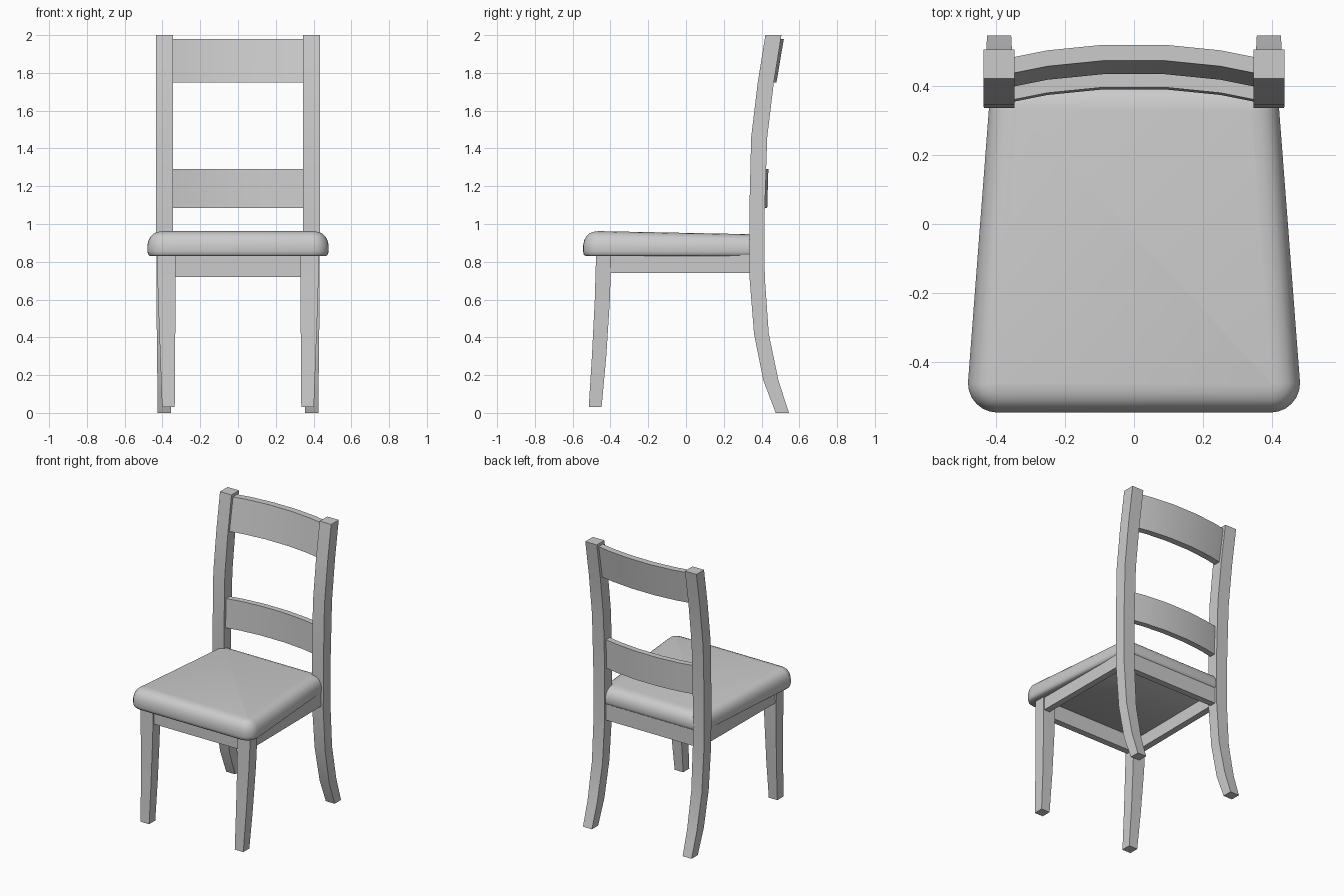
import bpy, bmesh, math

cube = bpy.data.objects.get("Cube")
if cube:
    bpy.data.objects.remove(cube, do_unlink=True)

# One pale grey for the whole chair
grey = bpy.data.materials.new("pale_grey")
grey.use_nodes = True
grey.diffuse_color = (0.6, 0.6, 0.6, 1)
grey.node_tree.nodes["Principled BSDF"].inputs["Base Color"].default_value = (0.6, 0.6, 0.6, 1)


def loft(name, rings, smooth_angle=None):
    """Skin a stack of matching closed rings and cap both ends."""
    bm = bmesh.new()
    loops = [[bm.verts.new(p) for p in ring] for ring in rings]
    n = len(loops[0])
    for a, b in zip(loops, loops[1:]):
        for i in range(n):
            j = (i + 1) % n
            bm.faces.new((a[i], a[j], b[j], b[i]))
    bm.faces.new(loops[0][::-1])
    bm.faces.new(loops[-1])
    bmesh.ops.recalc_face_normals(bm, faces=bm.faces)
    mesh = bpy.data.meshes.new(name)
    bm.to_mesh(mesh)
    bm.free()
    mesh.materials.append(grey)
    obj = bpy.data.objects.new(name, mesh)
    bpy.context.collection.objects.link(obj)
    if smooth_angle:
        bpy.ops.object.select_all(action='DESELECT')
        obj.select_set(True)
        bpy.context.view_layer.objects.active = obj
        bpy.ops.object.shade_smooth_by_angle(angle=math.radians(smooth_angle))
    return obj


def section(x0, x1, y0, y1, z):
    return [(x0, y0, z), (x1, y0, z), (x1, y1, z), (x0, y1, z)]


def mirrored(side, sections):
    return [[(side * x, y, z) for x, y, z in ring] for ring in sections]


# Back posts: inner x, outer x, front y, back y, height
back_post = [(.355, .425, .475, .545, 0), (.352, .427, .41, .49, .17),
             (.348, .43, .36, .438, .42), (.345, .432, .336, .417, .72),
             (.345, .434, .335, .416, 1.05), (.345, .435, .345, .43, 1.46),
             (.345, .435, .38, .465, 1.75), (.345, .435, .42, .505, 2)]
front_leg = [(.335, .402, -.515, -.447, .03), (.333, .412, -.498, -.422, .3),
             (.331, .423, -.483, -.403, .6), (.33, .43, -.476, -.396, .84)]

for side, word in ((1, "left"), (-1, "right")):
    loft(word + "_back_post", mirrored(side, [section(*s) for s in back_post]), 25)
    loft(word + "_front_leg", mirrored(side, [section(*s) for s in front_leg]), 25)
    # Side apron follows the taper of the seat
    rail = [[(x, y, z) for x, z in ((o - .045, .74), (o, .74), (o, .84), (o - .045, .84))]
            for y, o in ((-.41, .42), (.35, .415))]
    loft(word + "_side_apron", mirrored(side, rail))

# Front and back aprons
for name, y in (("front_apron", -.465), ("back_apron", .355)):
    loft(name, [section(-.35, .35, y, y + .045, z) for z in (.72, .84)])


# Bowed back slats, leaning with the posts
def slat(name, z0, z1, y0, y1, thick):
    bow = ((.36, -.038), (.25, -.016), (.09, 0))
    path = [(-x, d) for x, d in bow] + [(x, d) for x, d in reversed(bow)]
    rings = [[(x, y0 + d, z0), (x, y0 + d + thick, z0),
              (x, y1 + d + thick, z1), (x, y1 + d, z1)] for x, d in path]
    loft(name, rings, 25)


slat("top_slat", 1.75, 1.98, .433, .472, .046)
slat("lower_slat", 1.085, 1.29, .389, .395, .041)


# Padded seat: rounded trapezoid rings, softer on top than underneath
def seat_ring(inset, z):
    radius = .085 - inset
    ring = []
    for cx, cy, start in ((.335, .325, 0), (-.335, .325, 90),
                          (-.395, -.46, 180), (.395, -.46, 270)):
        for k in range(7):
            a = math.radians(start + 15 * k)
            x, y = cx + radius * math.cos(a), cy + radius * math.sin(a)
            tilt = .02 * (y + .4) * (z - .83) / .13
            ring.append((x, y, z - tilt))
    return ring


seat_profile = ((.014, .83), (.004, .838), (0, .855), (0, .885), (.006, .912),
                (.018, .934), (.035, .949), (.056, .957), (.08, .961))
loft("seat_cushion", [seat_ring(d, z) for d, z in seat_profile], 50)
